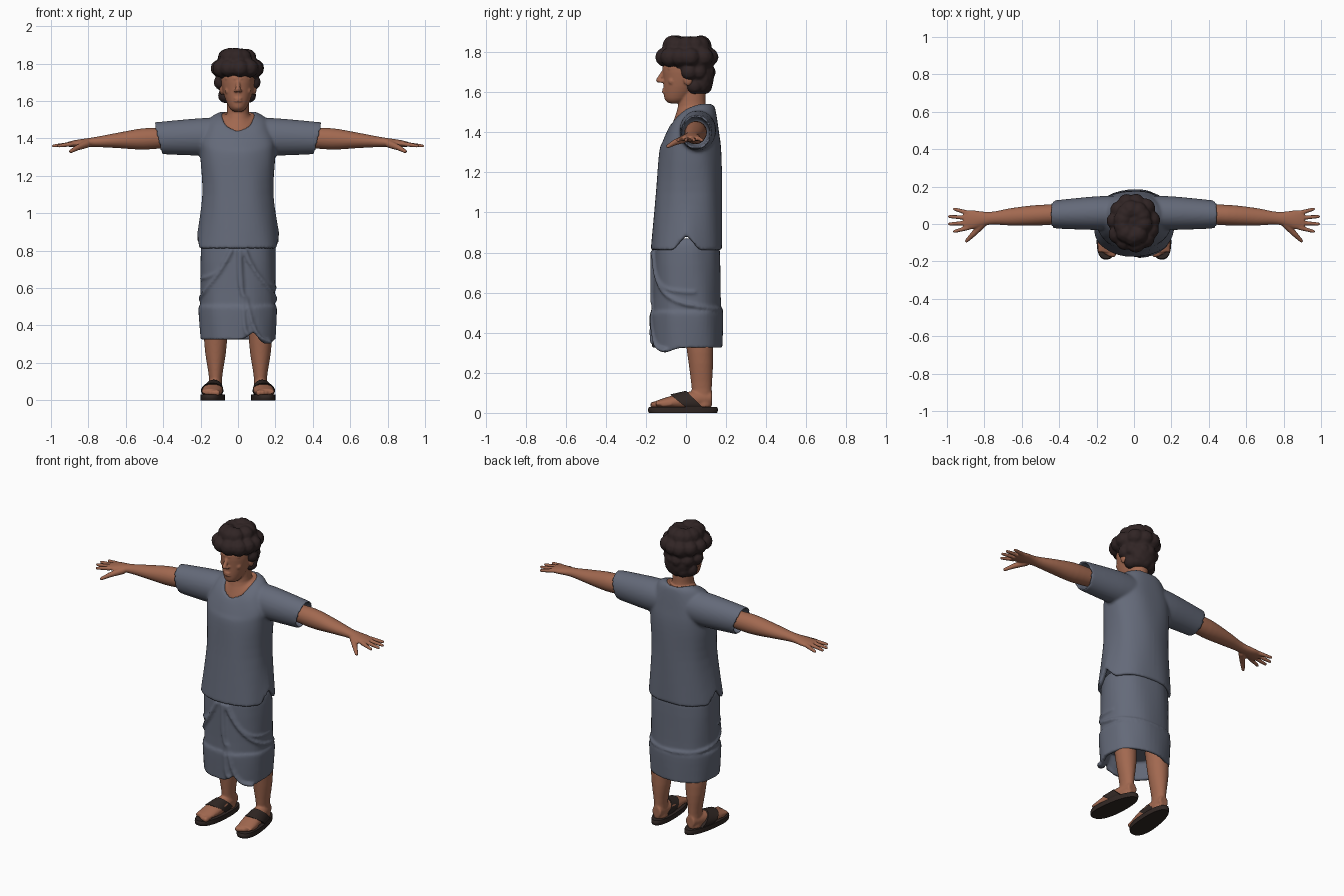
import bpy, bmesh, random
from math import sin, cos, pi, radians, exp
from mathutils import Vector, Matrix

cube = bpy.data.objects.get("Cube")
if cube:
    bpy.data.objects.remove(cube, do_unlink=True)
random.seed(4)


def material(name, *rgb):
    mat = bpy.data.materials.new(name)
    mat.use_nodes = True
    mat.diffuse_color = (*rgb, 1)
    shader = next(node for node in mat.node_tree.nodes if node.type == 'BSDF_PRINCIPLED')
    shader.inputs["Base Color"].default_value = mat.diffuse_color
    return mat


skin = material("brown skin", .36, .14, .08)
cloth = material("grey blue cloth", .128, .144, .192)
hair_colour = material("dark hair", .03, .018, .018)
leather = material("dark leather", .03, .02, .017)


def power(value, exponent):
    return abs(value) ** exponent * (1 if value >= 0 else -1)


def spline(before, start, end, after, f):
    """Smooth curve from start to end that respects both neighbours."""
    pull = (end - before) * f * (1 - f) ** 2 - (after - start) * f * f * (1 - f)
    ease = f * f * (3 - 2 * f)
    return start.lerp(end, ease) + pull / 2


def middle(loop):
    return sum(loop, Vector()) / len(loop)


def turn_in(loop, neighbour):
    """Rolled hem: a thin edge, then a wall going back inside."""
    centre = middle(loop)
    depth = (middle(neighbour) - centre).normalized() / 10
    return [p.lerp(centre, .25) + depth for p in loop], [p.lerp(centre, .1) for p in loop]


def bridge(bm, loops):
    """Closed surface through loops of points, capped at both ends."""
    verts = [[bm.verts.new(p) for p in loop] for loop in loops]
    faces = [bm.faces.new(verts[0]), bm.faces.new(verts[-1])]
    for low, high in zip(verts, verts[1:]):
        for i in range(len(low)):
            faces.append(bm.faces.new((low[i - 1], low[i], high[i], high[i - 1])))
    bmesh.ops.recalc_face_normals(bm, faces=faces)


def loft(bm, axis, path, rings, squareness=1, wave=0, hem_start=False, hem_end=False, count=48):
    """Closed smooth loft along path(t); ring = (t, radius, radius, [lift by angle])."""
    keys = []
    for t, width, depth, *lift in rings:
        loop = []
        for i in range(count):
            a = 2 * pi * i / count
            ripple = 1 + wave * sin(7 * a + 9 * t)
            u = path(t)[0] + ripple * width * power(cos(a), squareness)
            v = path(t)[1] + ripple * depth * power(sin(a), squareness)
            w = t + sum(rule(a) for rule in lift)
            loop.append(Vector({'x': (w, u, v), 'y': (u, w, v), 'z': (u, v, w)}[axis]))
        keys.append(loop)
    # Fill in smooth loops between the key rings
    padded = [keys[0], *keys, keys[-1]]
    loops = []
    for group in zip(padded, padded[1:], padded[2:], padded[3:]):
        for step in range(4):
            loops.append([spline(*points, step / 4) for points in zip(*group)])
    loops.append(keys[-1])
    if hem_start:
        loops = [*turn_in(loops[0], loops[1]), *loops]
    if hem_end:
        loops += reversed(turn_in(loops[-1], loops[-2]))
    bridge(bm, loops)


def blob(bm, centre, *radii):
    place = Matrix.Translation(centre) @ Matrix.Diagonal((*radii, 1))
    bmesh.ops.create_icosphere(bm, subdivisions=2, radius=1, matrix=place)


def rope(bm, points, radii, count=10):
    """Tapered tube along a path with rounded ends."""
    points = [Vector(p) for p in points]
    loops, across = [], None
    for i, (point, radius) in enumerate(zip(points, radii)):
        along = (points[min(i + 1, len(points) - 1)] - points[max(i - 1, 0)]).normalized()
        across = across or along.orthogonal()
        across = (across - along * across.dot(along)).normalized()
        other = along.cross(across)
        angles = [2 * pi * k / count for k in range(count)]
        loops.append([point + radius * (across * cos(a) + other * sin(a)) for a in angles])
    bridge(bm, loops)
    for end in (0, -1):
        blob(bm, points[end], radii[end], radii[end], radii[end])


def finish(name, bm, mat, voxel=None, mirror=False):
    mesh = bpy.data.meshes.new(name)
    bm.to_mesh(mesh)
    bm.free()
    mesh.materials.append(mat)
    mesh.shade_smooth()
    part = bpy.data.objects.new(name, mesh)
    bpy.context.collection.objects.link(part)
    if voxel:
        fuse = part.modifiers.new("fuse", 'REMESH')
        fuse.mode, fuse.voxel_size, fuse.use_smooth_shade = 'VOXEL', voxel, True
        soften = part.modifiers.new("soften", 'SMOOTH')
        soften.factor, soften.iterations = .5, 3
    else:
        mesh.set_sharp_from_angle(angle=radians(40))
    if mirror:
        part.modifiers.new("mirror", 'MIRROR')


def collar(a):
    return .05 * sin(a) + .04 * cos(a) ** 2


def yoke(a):
    return collar(a) / 2


def side_slit(a):
    return .08 * max(0, 1 - 3 * abs(sin(a)))


def arm_path(x):
    return .06 - .05 * x * x, 1.41 - .05 * x * x


def foot_path(y):
    return .13 - .1 * y, .06 + .1 * y


# Shirt: body with side slits and scooped collar, plus two open sleeves
bm = bmesh.new()
loft(bm, 'z', lambda z: (0, .04 * z - .03), [
    (.81, .22, .178, side_slit), (1.1, .19, .165), (1.3, .2, .155),
    (1.38, .2, .14, yoke), (1.46, .15, .12, collar), (1.49, .095, .105, collar)],
    squareness=.88, wave=.008, hem_start=True, hem_end=True)
for side in (1, -1):
    loft(bm, 'x', arm_path, [
        (side * .06, .09, .1), (side * .2, .09, .1),
        (side * .43, .075, .085, lambda a: side * .02 * sin(a))], hem_end=True)
finish("shirt", bm, cloth, .009)


# Wrapped skirt: two layers, notched hem and draped folds
def skirt_hem(a):
    front = a - 1.5 * pi
    notch = exp(-(6 * (front - .4)) ** 2)
    droop = exp(-(3 * (front - .9)) ** 2)
    return .045 * notch - .025 * droop


def fold(bm, start, end, top, bottom, thickness):
    """Draped fold sweeping around the skirt, in degrees from the front."""
    points = []
    for i in range(31):
        f = i / 30
        a = radians(start + (end - start) * f)
        z = bottom + (top - bottom) * exp(-4 * f) * (1 - f / 2)
        flare = .21 if z < .5 else .2
        points.append((flare * power(sin(a), .88), .005 - (flare - .03) * power(cos(a), .88), z))
    rope(bm, points, [thickness] * len(points))


bm = bmesh.new()
loft(bm, 'z', lambda z: (0, .005), [
    (.325, .2, .175, skirt_hem), (.49, .21, .18), (.52, .2, .17),
    (.8, .2, .165), (.87, .18, .15)], squareness=.88, wave=.01, hem_start=True)
fold(bm, 6, 180, .8, .51, .011)
fold(bm, -8, -180, .8, .51, .011)
fold(bm, 10, 100, .8, .6, .008)
fold(bm, -8, -80, .8, .65, .008)
fold(bm, 5, 12, .6, .35, .01)
fold(bm, 10, 55, .55, .31, .01)
fold(bm, 2, 8, .8, .55, .014)
fold(bm, 1, 4, .8, .6, .014)
finish("wrapped_skirt", bm, cloth, .008)

# Arm and hand
bm = bmesh.new()
loft(bm, 'x', arm_path, [
    (.34, .05, .05), (.5, .055, .057), (.65, .047, .04), (.77, .034, .026),
    (.86, .05, .02), (.91, .05, .013)])
for i in range(4):
    tip = (.99 - .013 * (i - 1.5) ** 2, .08 - .04 * i, 1.36)
    rope(bm, [(.89, .06 - .027 * i, 1.37), tip], [.013, .009])
rope(bm, [(.81, 0, 1.37), (.86, -.055, 1.35), (.895, -.09, 1.33)], [.022, .015, .01])
finish("arm", bm, skin, .005, mirror=True)

# Leg and foot with toes
bm = bmesh.new()
loft(bm, 'z', lambda z: (.12, .08 - .1 * z * z), [
    (.03, .04, .05), (.12, .035, .05), (.3, .06, .065), (.6, .07, .08)])
loft(bm, 'y', foot_path, [
    (.13, .03, .035), (.04, .045, .045), (-.06, .055, .035), (-.15, .05, .015)])
for i in range(5):
    size = .017 - .0015 * i
    x, y = .112 + .018 * i, .003 * i * i - .163
    rope(bm, [(x, y + .04, .045), (x, y, .04)], [size, size])
finish("leg", bm, skin, .006, mirror=True)

# Sandal sole, narrower at the heel and turned out
bm = bmesh.new()
loft(bm, 'z', lambda z: (0, -.015), [(0, .06, .17), (.015, .06, .175), (.03, .06, .17)],
     squareness=.85)
for v in bm.verts:
    v.co.x = foot_path(v.co.y)[0] + v.co.x * (1 - .8 * v.co.y)
finish("sandal_sole", bm, leather, mirror=True)


# Sandal strap, sweeping back toward the sole at its sides
def sweep(a):
    return .05 * (1 - sin(a))


bm = bmesh.new()
loft(bm, 'y', foot_path, [(0, .05, .05, sweep), (-.08, .06, .04, sweep)])
for v in bm.verts:
    v.co.z = max(v.co.z, .015)
finish("sandal_strap", bm, leather, mirror=True)

# Head and neck with nose, lips, chin, brow, cheeks and ears
bm = bmesh.new()
loft(bm, 'z', lambda z: (0, .01 - (1.8 - z) ** 2), [
    (1.545, .025, .03), (1.57, .05, .065), (1.65, .08, .1), (1.75, .09, .12), (1.85, .04, .06)])
loft(bm, 'z', lambda z: (0, .03), [
    (1.41, .08, .08), (1.48, .09, .1, collar), (1.53, .06, .07), (1.64, .06, .07)])
rope(bm, [(0, -.108, 1.71), (0, -.136, 1.66)], [.009, .014])
for z in (1.6, 1.613):
    blob(bm, (0, -.106, z), .024, .015, .007)
blob(bm, (0, -.09, 1.57), .024, .018, .017)
for side in (1, -1):
    blob(bm, (side * .013, -.122, 1.655), .01, .014, .009)
    rope(bm, [(side * .014, -.11, 1.72), (side * .06, -.08, 1.72)], [.009, .009])
    blob(bm, (side * .05, -.07, 1.655), .022, .02, .022)
    blob(bm, (side * .086, .01, 1.665), .014, .024, .034)
finish("head", bm, skin, .005)

# Hair: a cap covered with rows of overlapping clumps, open at the face
bm = bmesh.new()
blob(bm, (0, .025, 1.765), .118, .125, .108)
blob(bm, (0, .085, 1.67), .088, .055, .085)
for z, radius, size, first, last in (
        (1.83, .055, .054, 0, 320), (1.775, .097, .05, 10, 340),
        (1.7, .085, .044, 5, 175), (1.63, .07, .043, 20, 160)):
    for angle in range(first, last + 1, 33):
        a = radians(angle + random.uniform(-6, 6))
        clump = size * random.uniform(.92, 1.06)
        centre = (radius * cos(a) - .005, (radius + .015) * sin(a) + .006, z)
        blob(bm, centre, clump, clump, clump)
finish("hair", bm, hair_colour, .007)
